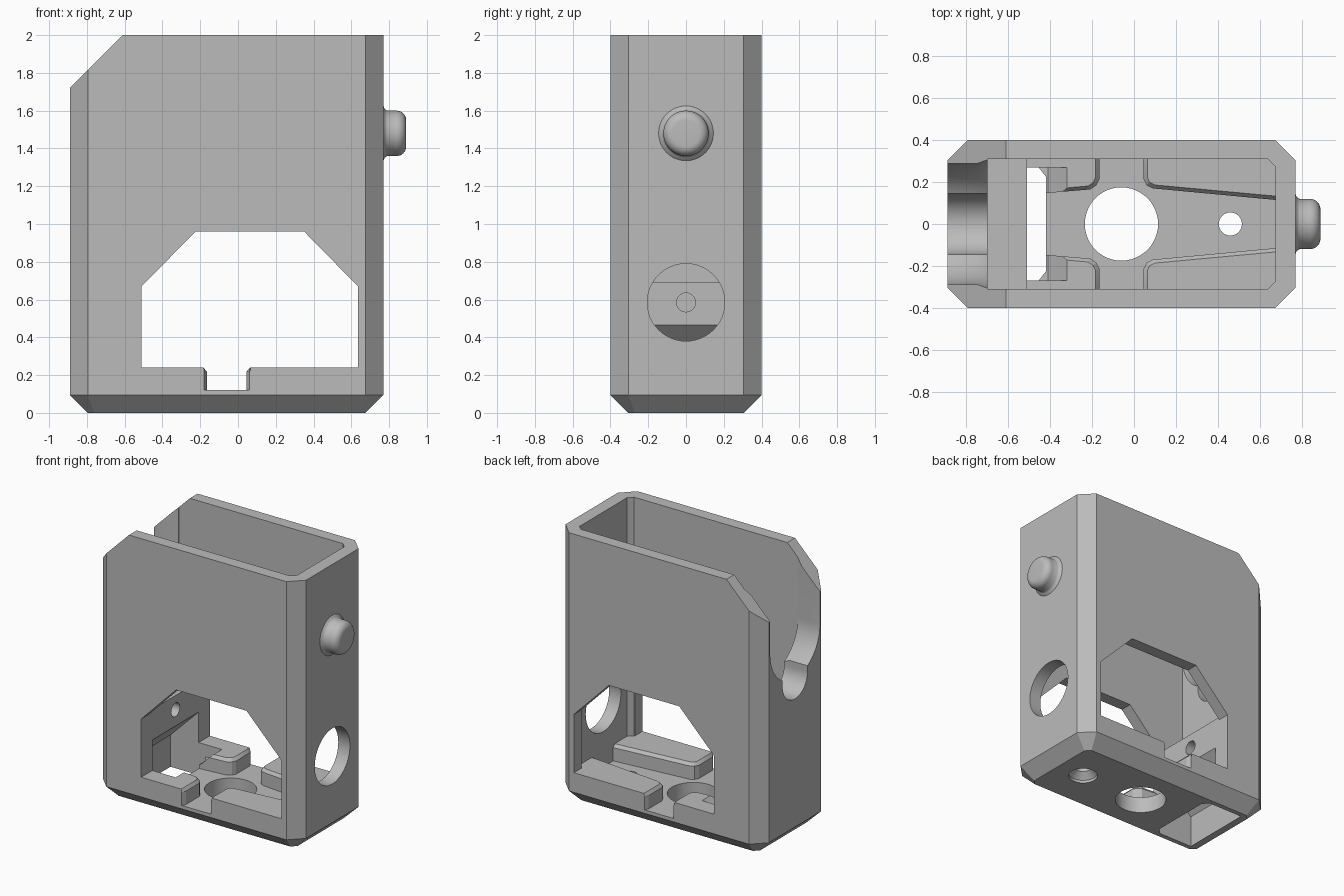
import bpy, bmesh
from math import sin, cos, pi, radians

cube = bpy.data.objects.get("Cube")
if cube:
    bpy.data.objects.remove(cube, do_unlink=True)

grey = bpy.data.materials.new("matte_grey")
grey.use_nodes = True
grey.diffuse_color = (0.5, 0.5, 0.5, 1)
grey.node_tree.nodes["Principled BSDF"].inputs["Base Color"].default_value = (0.5, 0.5, 0.5, 1)


def loft(name, rings):
    """Closed solid through rings of equal point count."""
    bm = bmesh.new()
    loops = [[bm.verts.new(p) for p in ring] for ring in rings]
    for a, b in zip(loops, loops[1:]):
        for i in range(len(a)):
            j = (i + 1) % len(a)
            bm.faces.new((a[i], a[j], b[j], b[i]))
    bm.faces.new(loops[0])
    bm.faces.new(loops[-1])
    bmesh.ops.recalc_face_normals(bm, faces=bm.faces)
    mesh = bpy.data.meshes.new(name)
    bm.to_mesh(mesh)
    bm.free()
    obj = bpy.data.objects.new(name, mesh)
    bpy.context.collection.objects.link(obj)
    return obj


def at_z(pts, z):
    return [(x, y, z) for x, y in pts]


def at_y(pts, y):
    return [(x, y, z) for x, z in pts]


def at_x(pts, x):
    return [(x, y, z) for y, z in pts]


def circle(r, a=0, b=0, n=48):
    return [(a + r * cos(2 * pi * i / n), b + r * sin(2 * pi * i / n)) for i in range(n)]


def u_shape(r, zc, n=32):
    """Round-bottomed slot outline, open past the top."""
    arc = [(-r * cos(pi * i / n), zc - r * sin(pi * i / n)) for i in range(n + 1)]
    return arc + [(r, 2.2), (-r, 2.2)]


def octagon(x0, x1, h, c):
    return [(x0 + c, -h), (x1 - c, -h), (x1, c - h), (x1, h - c),
            (x1 - c, h), (x0 + c, h), (x0, h - c), (x0, c - h)]


def mirror_y(half):
    return half + [(x, -y) for x, y in reversed(half)]


# Chamfered outer shell
body = loft("housing_body", [
    at_z(octagon(-0.795, 0.675, 0.305, 0.035), 0),
    at_z(octagon(-0.89, 0.77, 0.4, 0.095), 0.095),
    at_z(octagon(-0.89, 0.77, 0.4, 0.095), 2)])


def cut(name, rings):
    tool = loft(name, rings)
    tool.hide_render = True
    bpy.context.view_layer.objects.active = body
    mod = body.modifiers.new(name, 'BOOLEAN')
    mod.operation = 'DIFFERENCE'
    mod.solver = 'EXACT'
    mod.object = tool
    bpy.ops.object.modifier_apply(modifier=name)
    bpy.data.objects.remove(tool, do_unlink=True)


# Sloped top corner
corner = [(-1.01, 1.6), (-0.51, 2.1), (-1.01, 2.1)]
cut("top_corner", [at_y(corner, -1), at_y(corner, 1)])

# Open interior: deep pocket and raised shelf area
pocket = mirror_y([(-0.51, 0.31), (0.64, 0.31), (0.675, 0.275)])
cut("deep_pocket", [at_z(pocket, 0.24), at_z(pocket, 2.2)])
upper = mirror_y([(-0.7, 0.31), (0.64, 0.31), (0.675, 0.275)])
cut("upper_pocket", [at_z(upper, 0.69), at_z(upper, 2.2)])

# Side windows through both walls
window = [(-0.51, 0.24), (0.635, 0.24), (0.635, 0.67), (0.35, 0.96), (-0.225, 0.96), (-0.51, 0.67)]
cut("side_windows", [at_y(window, -1), at_y(window, 1)])

# Cross-shaped floor channel with chamfered rims
low = mirror_y([(0.675, 0.115), (0.09, 0.17), (0.06, 0.185), (0.045, 0.215), (0.045, 0.37), (0.065, 0.41),
                (-0.185, 0.41), (-0.165, 0.37), (-0.165, 0.215), (-0.18, 0.185), (-0.21, 0.165), (-0.45, 0.145)])
rim = mirror_y([(0.675, 0.135), (0.1, 0.188), (0.076, 0.2), (0.065, 0.225), (0.065, 0.37), (0.067, 0.41),
                (-0.187, 0.41), (-0.185, 0.37), (-0.185, 0.225), (-0.196, 0.2), (-0.22, 0.183), (-0.45, 0.162)])
cut("floor_channel", [at_z(low, 0.12), at_z(low, 0.218), at_z(rim, 0.242)])

# Slanted chute leading out through the bottom
mouth = mirror_y([(-0.74, 0.27), (-0.455, 0.27), (-0.42, 0.225)])
cut("chute_mouth", [at_z(mouth, -0.1), at_z(mouth, 0.2)])
chute = [(-0.74, 0.15), (-0.74, 0.235), (-0.51, 0.465), (-0.32, 0.465), (-0.32, 0.24), (-0.41, 0.15)]
cut("chute_slope", [at_y(chute, -0.27), at_y(chute, 0.27)])

# Floor holes, the smaller one countersunk
cut("large_floor_hole", [at_z(circle(0.175, -0.06), z) for z in (-0.1, 0.3)])
cut("small_floor_hole", [at_z(circle(r, 0.46), z)
                         for r, z in ((0.1, -0.1), (0.1, 0.02), (0.055, 0.065), (0.055, 0.3))])

# Round port in the end wall and a blind hole in the shelf block
cut("end_port", [at_x(circle(0.205, 0, 0.585), x) for x in (0.6, 0.9)])
cut("blind_hole", [at_x(circle(0.05, 0, 0.585, 32), x) for x in (-0.65, -0.45)])

# Stepped round-bottomed slot in the opposite end wall
cut("wide_slot", [at_x(u_shape(r, 1.48), x) for r, x in ((0.29, -1), (0.29, -0.745), (0.308, -0.695), (0.308, -0.66))])
cut("narrow_slot", [at_x(u_shape(0.145, 1.185), x) for x in (-1, -0.66)])

# Rounded peg with a filleted base
peg_profile = [(0.76, 0.15), (0.77, 0.145), (0.777, 0.129), (0.79, 0.12), (0.84, 0.12)]
peg_profile += [(0.84 + 0.05 * sin(t), 0.07 + 0.05 * cos(t)) for t in (pi * i / 16 for i in range(1, 9))]
peg = loft("end_peg", [at_x(circle(r, 0, 1.48), x) for x, r in peg_profile])

for obj, angle in ((body, 20), (peg, 50)):
    obj.data.materials.clear()
    obj.data.materials.append(grey)
    for face in obj.data.polygons:
        face.material_index = 0
    bpy.ops.object.select_all(action='DESELECT')
    obj.select_set(True)
    bpy.context.view_layer.objects.active = obj
    bpy.ops.object.shade_smooth_by_angle(angle=radians(angle))
